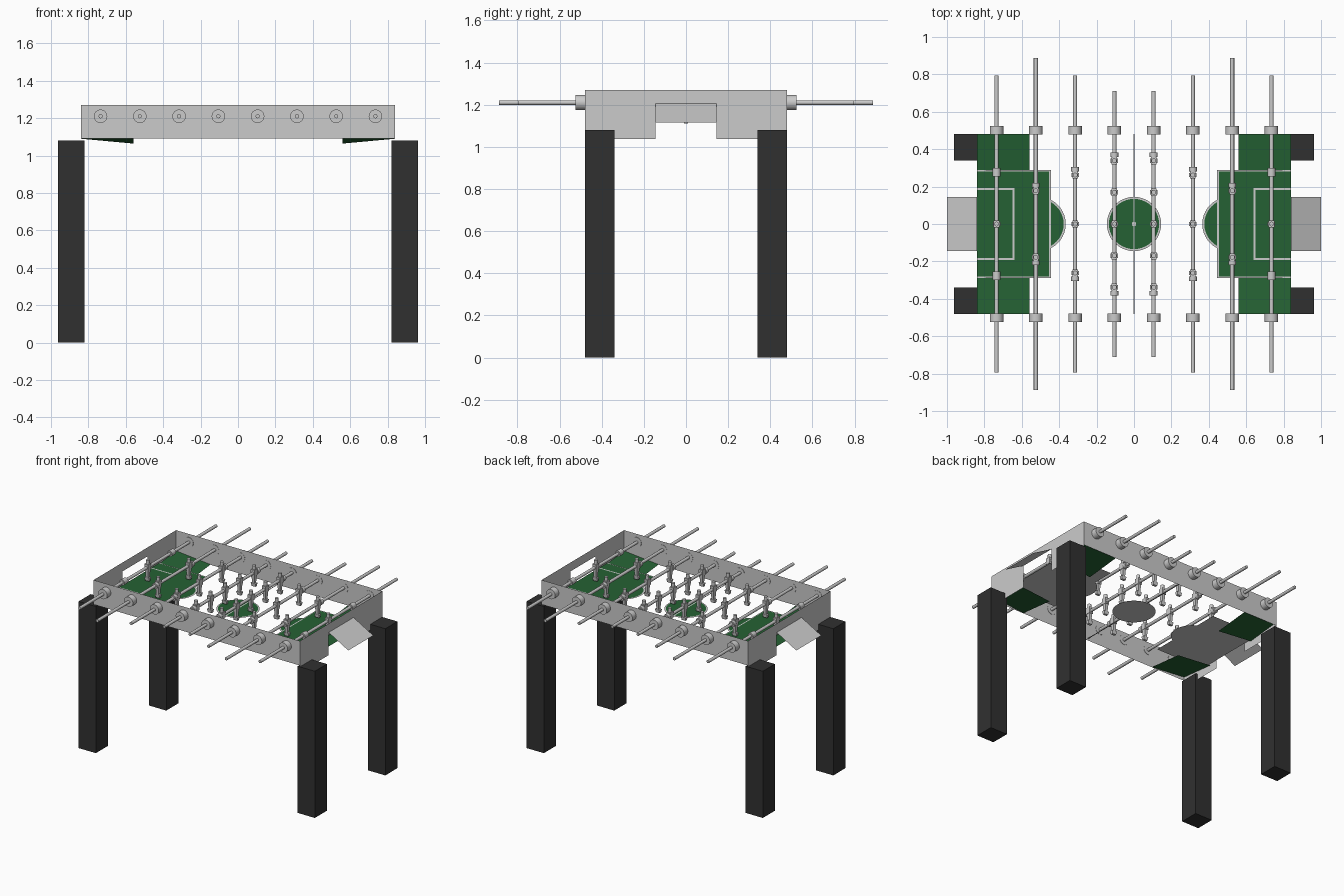
import bpy, bmesh, math
from mathutils import Matrix, Vector

cube = bpy.data.objects.get("Cube")
if cube:
    bpy.data.objects.remove(cube, do_unlink=True)


def material(name, rgb):
    m = bpy.data.materials.new(name)
    m.use_nodes = True
    m.diffuse_color = (*rgb, 1)
    m.node_tree.nodes["Principled BSDF"].inputs["Base Color"].default_value = (*rgb, 1)
    return m


GREY = material("light grey", (0.6, 0.6, 0.6))
GREEN = material("pitch green", (0.018, 0.12, 0.033))
BLACK = material("leg black", (0.03, 0.03, 0.03))


def finish(bm, name, mat, smooth=False):
    mesh = bpy.data.meshes.new(name)
    bm.to_mesh(mesh)
    bm.free()
    mesh.materials.append(mat)
    ob = bpy.data.objects.new(name, mesh)
    bpy.context.collection.objects.link(ob)
    if smooth:
        bpy.ops.object.select_all(action='DESELECT')
        ob.select_set(True)
        bpy.context.view_layer.objects.active = ob
        bpy.ops.object.shade_smooth_by_angle(angle=math.radians(40))
    return ob


def sheet(name, points, mat):
    """A thin panel with one polygon."""
    bm = bmesh.new()
    bm.faces.new([bm.verts.new(p) for p in points])
    return finish(bm, name, mat)


def flat(name, x0, x1, y0, y1, z, mat):
    x0, x1 = sorted((x0, x1))
    return sheet(name, [(x0, y0, z), (x1, y0, z), (x1, y1, z), (x0, y1, z)], mat)


def disc(name, x, r, z, mat):
    bm = bmesh.new()
    bmesh.ops.create_circle(bm, cap_ends=True, segments=40, radius=r,
                            matrix=Matrix.Translation((x, 0, z)))
    return finish(bm, name, mat)


def add_box(bm, x, y, z, sx, sy, sz, taper=1):
    new = bmesh.ops.create_cube(bm, size=1)["verts"]
    for v in new:
        k = taper if v.co.z < 0 else 1
        v.co = Vector((x + v.co.x * sx * k, y + v.co.y * sy * k, z + v.co.z * sz))


def add_tube(bm, x, y, z, r, length, axis='Y', sides=16):
    turn = Matrix.Rotation(math.pi / 2, 4, 'X') if axis == 'Y' else Matrix()
    bmesh.ops.create_cone(bm, cap_ends=True, segments=sides, radius1=r, radius2=r,
                          depth=length, matrix=Matrix.Translation((x, y, z)) @ turn)


TOP, BASE, END_BASE = 1.27, 1.09, 1.038
HX, HY = 0.84, 0.48
GOAL, GOAL_TOP = 0.145, 1.205
PITCH = 1.10
ROD_Z = 1.21

# Long side panels
for sy, side in ((-1, "front"), (1, "back")):
    sheet(side + "_panel", [(-HX, sy * HY, BASE), (HX, sy * HY, BASE),
                            (HX, sy * HY, TOP), (-HX, sy * HY, TOP)], GREY)

# Both ends: panel, goal hood, legs, pitch markings
for s, side in ((1, "left"), (-1, "right")):
    x = s * HX
    outline = [(-HY, END_BASE), (-GOAL, END_BASE), (-GOAL, GOAL_TOP), (GOAL, GOAL_TOP),
               (GOAL, END_BASE), (HY, END_BASE), (HY, TOP), (-HY, TOP)]
    sheet(side + "_end_panel", [(x, y, z) for y, z in outline], GREY)
    sheet(side + "_goal_hood", [(x, -GOAL, GOAL_TOP), (s, -GOAL, 1.115),
                                (s, GOAL, 1.115), (x, GOAL, GOAL_TOP)], GREY)
    for t, end in ((-1, "front"), (1, "back")):
        bm = bmesh.new()
        add_box(bm, s * 0.892, t * 0.41, 0.54, 0.14, 0.14, 1.08)
        finish(bm, f"{end}_{side}_leg", BLACK)
        # corner ramp, lowest toward the middle
        sheet(f"{end}_{side}_corner_ramp",
              [(s * 0.56, t * 0.21, 1.064), (x, t * 0.21, 1.09),
               (x, t * HY, 1.118), (s * 0.56, t * HY, 1.092)], GREEN)
        y0, y1 = sorted((t * 0.183, t * 0.193))
        flat(f"{end}_{side}_goal_box_line", s * 0.64, x, y0, y1, PITCH + 0.004, GREY)
    flat(side + "_goal_box_end_line", s * 0.64, s * 0.65, -0.193, 0.193, PITCH + 0.004, GREY)
    disc(side + "_arc_border", s * 0.51, 0.145, PITCH, GREY)
    disc(side + "_arc_turf", s * 0.51, 0.134, PITCH + 0.001, GREEN)
    flat(side + "_penalty_border", s * 0.445, x, -0.29, 0.29, PITCH + 0.002, GREY)
    flat(side + "_penalty_turf", s * 0.454, x, -0.28, 0.28, PITCH + 0.003, GREEN)

# Centre of the pitch
disc("centre_border", 0, 0.145, PITCH, GREY)
disc("centre_turf", 0, 0.134, PITCH + 0.002, GREEN)
flat("centre_line", -0.004, 0.004, -HY, HY, PITCH + 0.003, GREY)
disc("centre_spot", 0, 0.012, PITCH + 0.004, GREY)


def add_player(bm, x, y):
    """Figure clamped on a rod."""
    add_tube(bm, x, y, 1.249, 0.013, 0.03, 'Z', 10)                 # head
    add_box(bm, x, y, 1.213, 0.03, 0.038, 0.046)                    # chest
    add_box(bm, x, y, 1.163, 0.024, 0.03, 0.056, 0.7)               # legs
    add_box(bm, x, y, 1.123, 0.04, 0.024, 0.024, 0.75)              # foot


# Rods: position, half length, player places, collar places
rods = [(0.735, 0.795, (0,), (0.277,)),
        (0.525, 0.888, (0.178,), (0.207,)),
        (0.315, 0.795, (0, 0.262), (0.293,)),
        (0.105, 0.71, (0, 0.17, 0.338), (0.37,))]
for s, side in ((1, "left"), (-1, "right")):
    for n, (rx, half, men, collars) in enumerate(rods):
        x = s * rx
        bm = bmesh.new()
        add_tube(bm, x, 0, ROD_Z, 0.011, 2 * half)
        for t in (-1, 1):
            add_tube(bm, x, t * 0.501, ROD_Z, 0.036, 0.046, sides=24)
            for c in collars:
                add_tube(bm, x, t * c, ROD_Z, 0.021, 0.045 if n == 0 else 0.026)
        finish(bm, f"{side}_rod_{n + 1}", GREY, True)
        bm = bmesh.new()
        for y in sorted({t * m for m in men for t in (-1, 1)}):
            add_player(bm, x, y)
        finish(bm, f"{side}_players_{n + 1}", GREY, True)
